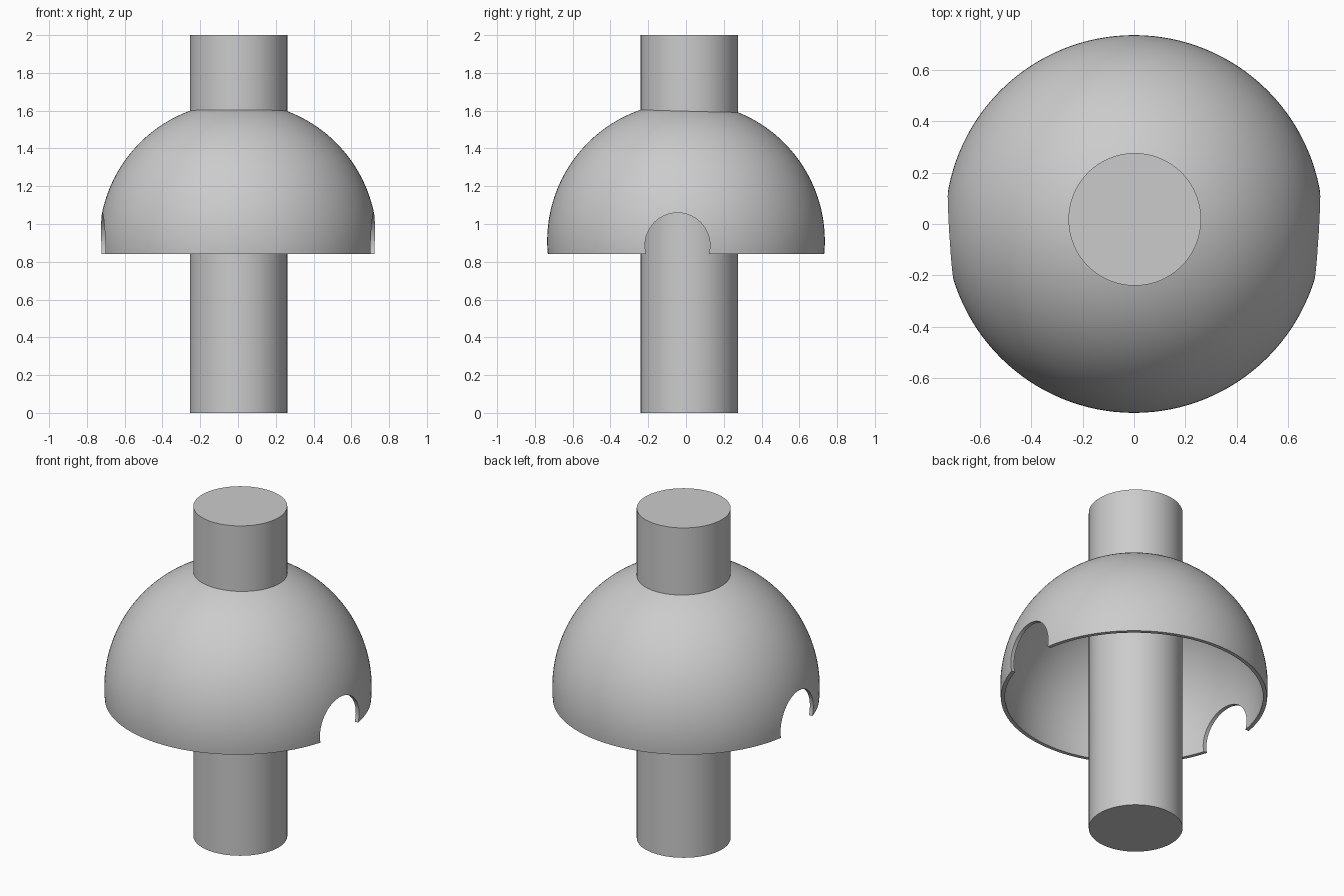
import bpy, bmesh, math
from mathutils import Vector

if "Cube" in bpy.data.objects:
    bpy.data.objects.remove(bpy.data.objects["Cube"])

R, WALL = 0.735, 0.022          # dome outer radius and wall thickness
CENTRE_Z, RIM_Z = 0.91, 0.84    # sphere centre and open rim height
POST_R, POST_XY = 0.258, (0.003, 0.018)

grey = bpy.data.materials.new("plain_grey")
grey.diffuse_color = (0.6, 0.6, 0.6, 1)
grey.use_nodes = True
grey.node_tree.nodes["Principled BSDF"].inputs["Base Color"].default_value = grey.diffuse_color


def arc(radius, steps=40):
    """Profile points of a sphere from the rim up to inside the post."""
    start = math.asin((RIM_Z - CENTRE_Z) / radius)
    end = math.acos(0.2 / radius)
    angles = [start + (end - start) * i / steps for i in range(steps + 1)]
    return [Vector((radius * math.cos(a), 0, CENTRE_Z + radius * math.sin(a))) for a in angles]


def smooth(obj):
    bpy.ops.object.select_all(action='DESELECT')
    obj.select_set(True)
    bpy.context.view_layer.objects.active = obj
    bpy.ops.object.shade_smooth_by_angle(angle=math.radians(30))


# Post running through the dome
bpy.ops.mesh.primitive_cylinder_add(vertices=96, radius=POST_R, depth=2, location=(*POST_XY, 1))
post = bpy.context.object
post.name = "post"
post.data.materials.append(grey)
smooth(post)

# Thin hollow dome, lathed from a closed profile
bm = bmesh.new()
profile = [bm.verts.new(p) for p in arc(R) + arc(R - WALL)[::-1]]
edges = [bm.edges.new((profile[i - 1], profile[i])) for i in range(len(profile))]
bmesh.ops.spin(bm, geom=profile + edges, cent=(0, 0, 0), axis=(0, 0, 1),
               angle=math.tau, steps=128, use_merge=True)
bmesh.ops.remove_doubles(bm, verts=bm.verts, dist=1e-5)
bmesh.ops.recalc_face_normals(bm, faces=bm.faces)
mesh = bpy.data.meshes.new("dome")
bm.to_mesh(mesh)
bm.free()
dome = bpy.data.objects.new("dome", mesh)
bpy.context.collection.objects.link(dome)
mesh.materials.append(grey)

# Round side notches, cut on both sides just off centre
for side in (-1, 1):
    bpy.ops.mesh.primitive_cylinder_add(vertices=64, radius=0.172, depth=0.5,
                                        location=(side * 0.7, -0.045, 0.887),
                                        rotation=(0, math.pi / 2, 0))
    cutter = bpy.context.object
    cutter.name = "notch_cutter"
    cutter.hide_render = True
    cut = dome.modifiers.new("notch", 'BOOLEAN')
    cut.operation, cut.solver, cut.object = 'DIFFERENCE', 'EXACT', cutter
    bpy.context.view_layer.objects.active = dome
    bpy.ops.object.modifier_apply(modifier=cut.name)
    bpy.data.objects.remove(cutter)
smooth(dome)
